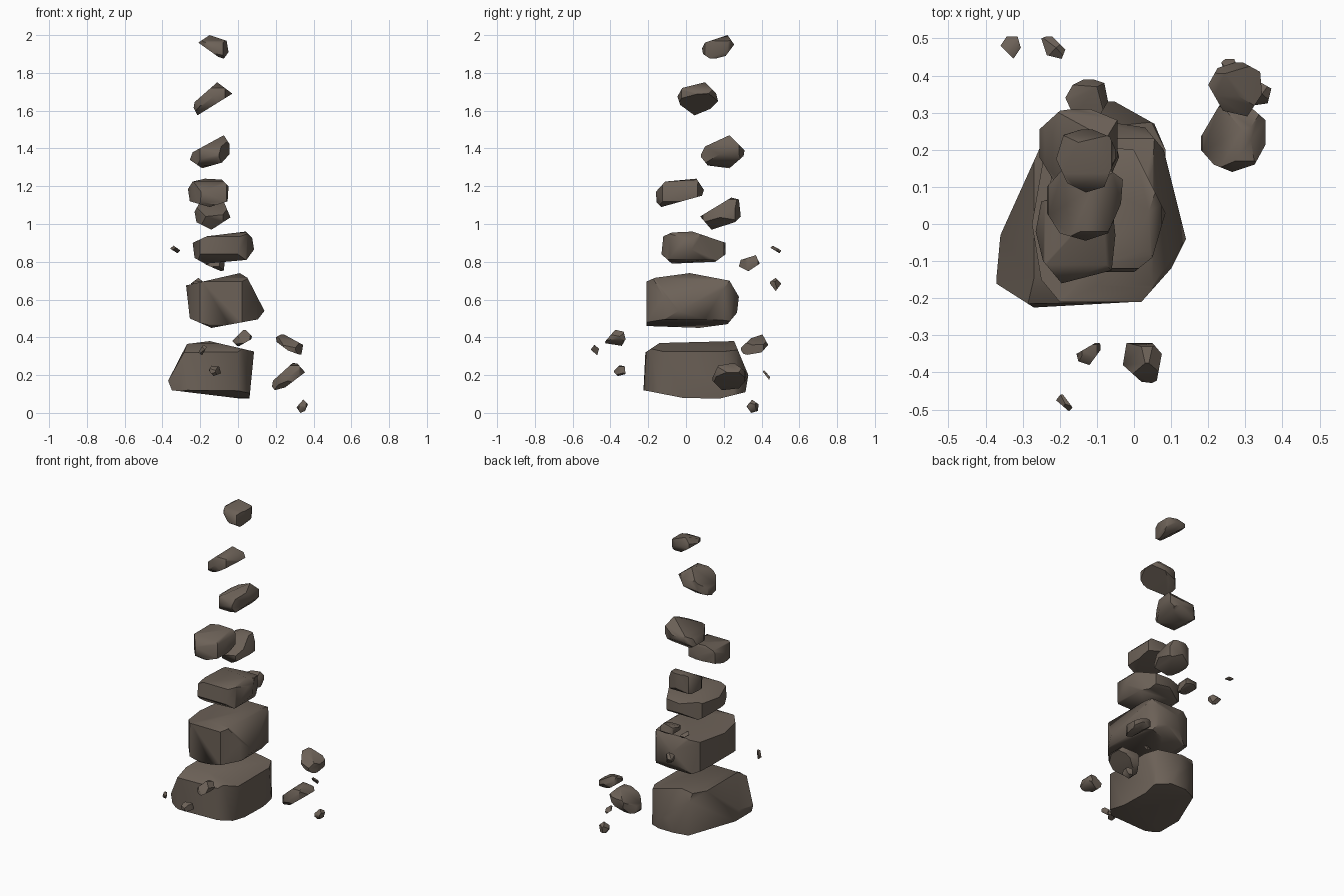
import bpy, bmesh
from mathutils import Vector
from mathutils.geometry import convex_hull_2d

stone = bpy.data.materials.new("brown grey stone")
stone.diffuse_color = (0.150, 0.120, 0.096, 1)


def cut(bm, outline, a, b):
    """Trim the block to a convex outline drawn on axes a, b."""
    pts = [Vector(outline[i]) for i in convex_hull_2d([Vector(p) for p in outline])]
    mid = sum(pts, Vector((0, 0))) / len(pts)
    for p, q in zip(pts, pts[1:] + pts[:1]):
        n = Vector((q.y - p.y, p.x - q.x))
        if n.length < 1e-6:
            continue
        n.normalize()
        if n.dot(mid - p) > 0:
            n = -n
        co, no = Vector((0, 0, 0)), Vector((0, 0, 0))
        co[a], co[b], no[a], no[b] = p.x, p.y, n.x, n.y
        bmesh.ops.bisect_plane(bm, geom=bm.verts[:] + bm.edges[:] + bm.faces[:], dist=1e-6,
                               plane_co=co, plane_no=no, clear_outer=True)
        rim = [e for e in bm.edges if e.is_boundary]
        if rim:
            bmesh.ops.holes_fill(bm, edges=rim, sides=0)


def rock(name, front, side, top):
    """Chisel a rounded block to its front (x,z), side (y,z) and top (x,y) outlines."""
    spans = ([p[0] for p in top], [p[1] for p in top], [p[1] for p in front + side])
    mid = Vector([(min(s) + max(s)) / 2 for s in spans])
    half = Vector([(max(s) - min(s)) / 2 for s in spans])
    bm = bmesh.new()
    bmesh.ops.create_icosphere(bm, subdivisions=3, radius=1)
    for v in bm.verts:                      # boxy ellipsoid, a little oversize
        d = v.co.normalized()
        d *= 1.15 / sum(abs(c) ** 4 for c in d) ** 0.25
        v.co = mid + d * half
    cut(bm, front, 0, 2)
    cut(bm, side, 1, 2)
    cut(bm, top, 0, 1)
    corners = [v.co.copy() for v in bm.verts]
    bm.free()

    # clean closed skin with broad chipped faces
    size = max(half)
    bm = bmesh.new()
    for c in corners:
        bm.verts.new(c)
    bmesh.ops.remove_doubles(bm, verts=bm.verts[:], dist=size * 0.04)
    hull = bmesh.ops.convex_hull(bm, input=bm.verts[:])
    spare = {g for g in hull["geom_interior"] + hull["geom_unused"]
             if isinstance(g, bmesh.types.BMVert)}
    bmesh.ops.delete(bm, geom=list(spare), context='VERTS')
    bmesh.ops.dissolve_limit(bm, angle_limit=0.12, verts=bm.verts[:], edges=bm.edges[:])
    bmesh.ops.recalc_face_normals(bm, faces=bm.faces[:])
    me = bpy.data.meshes.new(name)
    bm.to_mesh(me)
    bm.free()
    me.materials.append(stone)
    ob = bpy.data.objects.new(name, me)
    bpy.context.collection.objects.link(ob)
    bpy.ops.object.select_all(action='DESELECT')
    ob.select_set(True)
    bpy.context.view_layer.objects.active = ob
    bpy.ops.object.shade_smooth_by_angle(angle=0.8)


# main stack, bottom to top
rock("base_boulder",
     [(-.37, .17), (-.35, .12), (-.27, .365), (-.15, .38), (.085, .325), (.06, .07)],
     [(-.225, .12), (-.215, .32), (-.14, .37), (.255, .38), (.33, .2), (.315, .11), (.175, .075), (-.02, .08)],
     [(-.25, .2), (-.22, .28), (-.07, .34), (.055, .27), (.085, .2), (.085, -.12), (0, -.21),
      (-.27, -.225), (-.372, -.16), (-.36, -.03)])
rock("second_boulder",
     [(-.275, .675), (.01, .74), (.05, .715), (.14, .54), (.105, .495), (-.14, .45), (-.255, .5)],
     [(-.21, .46), (-.21, .695), (-.165, .715), (.02, .74), (.23, .7), (.28, .615), (.27, .53), (.22, .47), (.07, .45)],
     [(.14, -.04), (.08, .2), (.03, .26), (-.1, .28), (-.24, .2), (-.275, 0), (-.25, -.15), (-.2, -.21),
      (.02, -.21), (.1, -.12)])
rock("third_boulder",
     [(-.24, .9), (-.165, .935), (.04, .96), (.075, .925), (.085, .865), (.045, .81), (-.175, .79), (-.23, .82)],
     [(-.13, .84), (-.12, .935), (-.075, .955), (.035, .96), (.21, .9), (.21, .84), (.155, .8), (-.075, .79)],
     [(.085, .03), (0, .2), (-.1, .21), (-.22, .15), (-.24, 0), (-.2, -.13), (0, -.13), (.05, -.09)])
rock("wedge_stone",
     [(-.23, 1.065), (-.2, 1.12), (-.15, 1.14), (-.08, 1.13), (-.04, 1.035), (-.14, .97), (-.22, 1.01)],
     [(.075, 1.04), (.24, 1.14), (.28, 1.13), (.29, 1.04), (.26, 1.01), (.135, .97)],
     [(-.23, .17), (-.2, .26), (-.13, .29), (-.06, .26), (-.04, .18), (-.08, .09), (-.17, .075)])
rock("fourth_stone",
     [(-.265, 1.185), (-.24, 1.225), (-.175, 1.24), (-.085, 1.235), (-.05, 1.2), (-.055, 1.12), (-.15, 1.09), (-.255, 1.12)],
     [(-.16, 1.17), (-.11, 1.225), (.055, 1.24), (.095, 1.18), (.085, 1.15), (-.13, 1.09), (-.155, 1.115)],
     [(-.265, -.02), (-.245, -.1), (-.195, -.16), (-.06, -.125), (-.05, -.03), (-.06, .06), (-.15, .095), (-.25, .06)])
rock("fifth_stone",
     [(-.255, 1.34), (-.24, 1.38), (-.075, 1.47), (-.04, 1.415), (-.045, 1.37), (-.085, 1.325), (-.19, 1.295)],
     [(.075, 1.36), (.1, 1.41), (.23, 1.47), (.31, 1.39), (.305, 1.36), (.23, 1.295), (.115, 1.31)],
     [(-.255, .255), (-.2, .305), (-.13, .315), (-.045, .28), (-.045, .18), (-.1, .08), (-.2, .09), (-.255, .18)])
rock("sixth_stone",
     [(-.235, 1.615), (-.23, 1.645), (-.11, 1.75), (-.03, 1.69), (-.215, 1.575)],
     [(-.045, 1.675), (-.02, 1.72), (.1, 1.75), (.16, 1.69), (.17, 1.65), (.13, 1.61), (.045, 1.575), (-.03, 1.63)],
     [(-.235, .1), (-.235, .03), (-.2, -.025), (-.13, -.045), (-.07, -.025), (-.035, .055), (-.03, .12), (-.1, .17), (-.19, .15)])
rock("top_stone",
     [(-.21, 1.96), (-.15, 2), (-.06, 1.97), (-.05, 1.91), (-.075, 1.875), (-.105, 1.885)],
     [(.085, 1.93), (.1, 1.96), (.22, 2), (.255, 1.95), (.21, 1.89), (.135, 1.87), (.09, 1.9)],
     [(-.21, .175), (-.19, .24), (-.125, .26), (-.065, .235), (-.045, .19), (-.08, .1), (-.13, .085), (-.18, .11)])

# floating stones beside the stack
rock("right_low_stone",
     [(.185, .17), (.29, .265), (.315, .26), (.355, .215), (.25, .135), (.195, .12), (.18, .14)],
     [(.135, .175), (.17, .25), (.255, .265), (.315, .22), (.32, .175), (.28, .13), (.19, .12)],
     [(.18, .235), (.18, .2), (.215, .16), (.265, .14), (.325, .16), (.355, .215), (.36, .275), (.32, .31), (.23, .32)])
rock("right_high_stone",
     [(.2, .4), (.235, .42), (.345, .36), (.335, .305), (.265, .33), (.205, .375)],
     [(.285, .34), (.345, .395), (.405, .415), (.435, .36), (.4, .32), (.31, .305)],
     [(.2, .375), (.225, .42), (.285, .44), (.34, .41), (.345, .35), (.305, .29), (.24, .305)])
rock("front_stone",
     [(-.03, .38), (.035, .445), (.075, .405), (.07, .39), (0, .35)],
     [(-.435, .37), (-.375, .44), (-.33, .43), (-.32, .39), (-.34, .355)],
     [(-.03, -.38), (-.02, -.32), (.045, -.315), (.075, -.35), (.06, -.43), (.02, -.425)])
rock("back_stone",
     [(-.185, .82), (-.1, .835), (-.07, .8), (-.075, .755), (-.09, .75), (-.17, .785)],
     [(.28, .775), (.29, .81), (.37, .835), (.39, .79), (.33, .75)],
     [(-.185, .34), (-.165, .375), (-.125, .395), (-.08, .38), (-.07, .33), (-.1, .28), (-.16, .285)])

# pebbles
rock("pebble_back_left_high",
     [(-.36, .87), (-.34, .885), (-.305, .86), (-.32, .845)],
     [(.445, .875), (.46, .885), (.505, .86), (.495, .845)],
     [(-.36, .48), (-.34, .51), (-.315, .51), (-.305, .475), (-.325, .445)])
rock("pebble_back_left_low",
     [(-.25, .685), (-.21, .715), (-.185, .695), (-.2, .645), (-.235, .66)],
     [(.44, .69), (.475, .715), (.505, .685), (.475, .645)],
     [(-.25, .5), (-.225, .51), (-.185, .47), (-.195, .445), (-.235, .455)])
rock("pebble_ground",
     [(.31, .03), (.345, .07), (.37, .045), (.355, .01), (.33, 0)],
     [(.32, .035), (.35, .07), (.385, .045), (.38, .01), (.345, 0)],
     [(.31, .35), (.335, .385), (.37, .365), (.36, .325), (.325, .32)])
rock("pebble_right_back",
     [(.235, .2), (.25, .225), (.275, .205), (.265, .175)],
     [(.405, .22), (.415, .225), (.445, .19), (.44, .175)],
     [(.235, .435), (.255, .455), (.275, .45), (.27, .41), (.245, .405)])
rock("pebble_front_low",
     [(-.155, .225), (-.14, .25), (-.1, .245), (-.09, .21), (-.13, .195)],
     [(-.385, .22), (-.355, .25), (-.325, .25), (-.32, .205), (-.36, .195)],
     [(-.155, -.35), (-.095, -.315), (-.087, -.335), (-.12, -.38), (-.15, -.37)])
rock("pebble_front_high",
     [(-.21, .32), (-.185, .36), (-.165, .35), (-.19, .305)],
     [(-.505, .335), (-.485, .36), (-.46, .34), (-.47, .305)],
     [(-.21, -.475), (-.195, -.455), (-.165, -.495), (-.175, -.505)])
